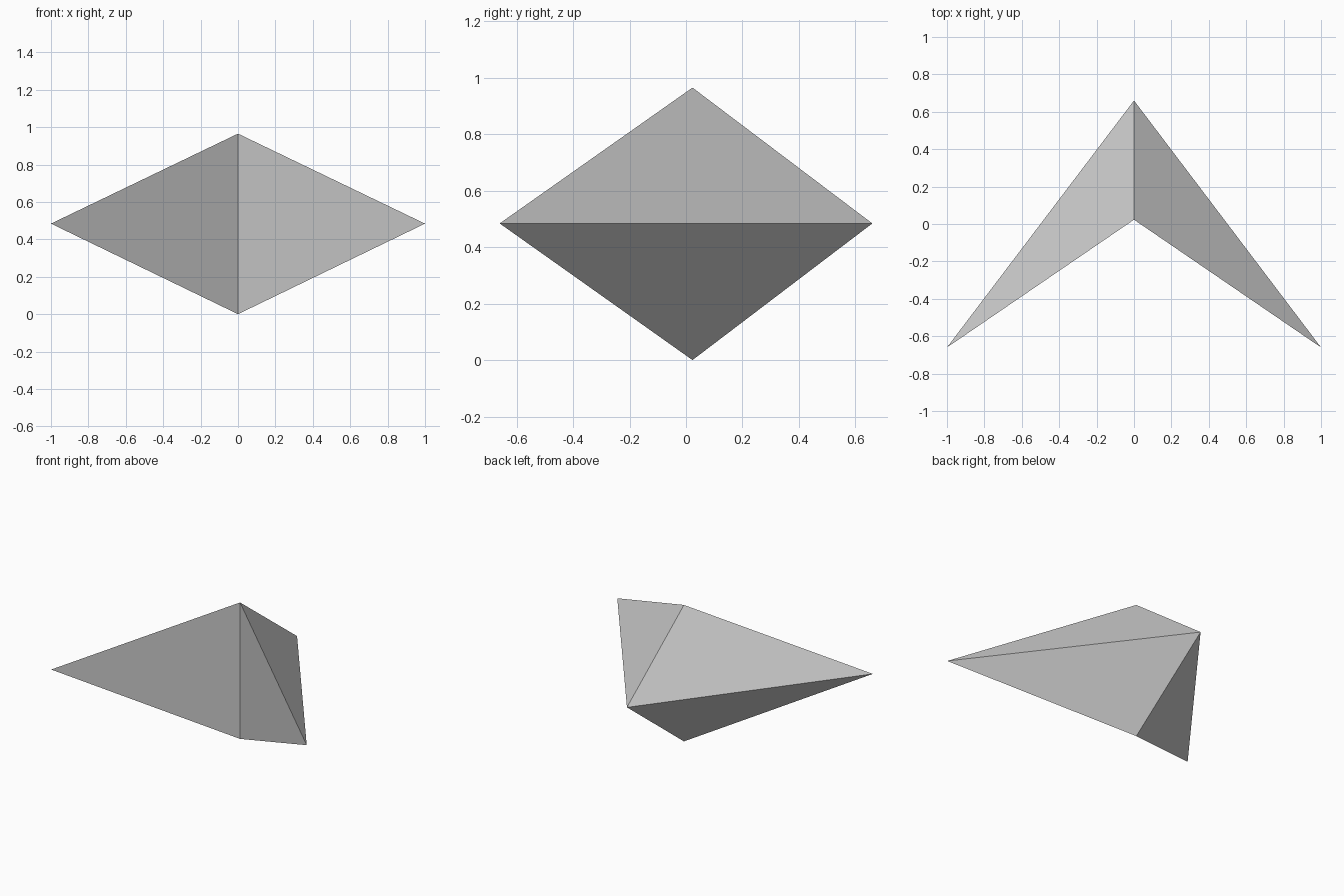
import bpy, bmesh

if "Cube" in bpy.data.objects:
    bpy.data.objects.remove(bpy.data.objects["Cube"])

# Half of the swept wedge: a tetrahedron open on the centre plane
bm = bmesh.new()
top = bm.verts.new((0, 0.023, 0.965))
bottom = bm.verts.new((0, 0.023, 0))
back = bm.verts.new((0, 0.66, 0.484))
tip = bm.verts.new((1, -0.66, 0.484))

bm.faces.new((top, bottom, tip))    # front
bm.faces.new((top, tip, back))      # upper
bm.faces.new((bottom, back, tip))   # lower

# Mirror the wing across x and weld the centre seam
bmesh.ops.mirror(bm, geom=bm.verts[:] + bm.edges[:] + bm.faces[:],
                 axis='X', merge_dist=0.0001)
bmesh.ops.remove_doubles(bm, verts=bm.verts[:], dist=0.0001)
bmesh.ops.recalc_face_normals(bm, faces=bm.faces[:])

mesh = bpy.data.meshes.new("swept_wedge")
bm.to_mesh(mesh)
bm.free()
obj = bpy.data.objects.new("swept_wedge", mesh)
bpy.context.collection.objects.link(obj)
